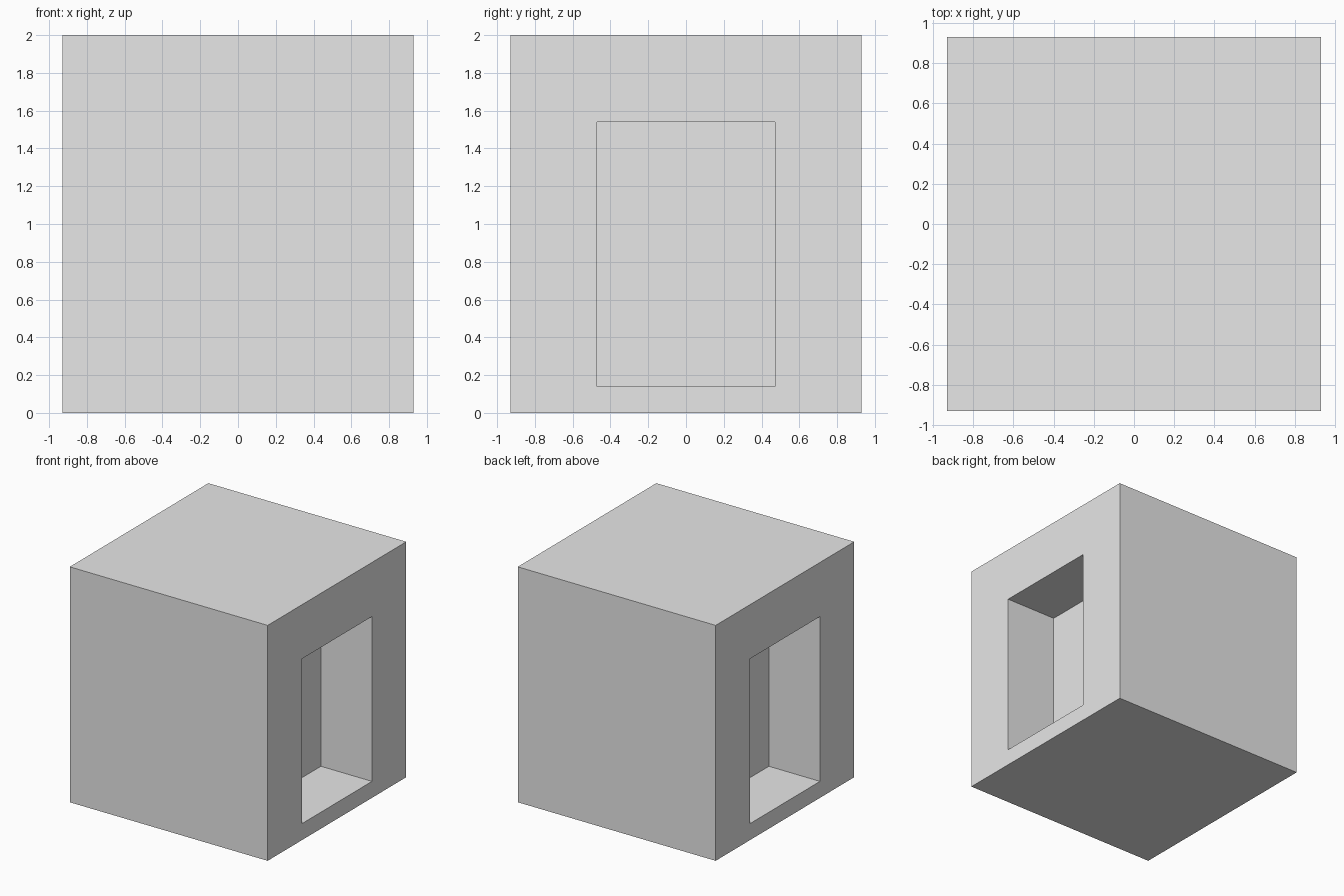
import bpy
import bmesh

default = bpy.data.objects.get("Cube")
if default:
    bpy.data.objects.remove(default, do_unlink=True)

HALF, HEIGHT = 0.93, 2.0            # block half width and height
NICHE_HALF, SILL, HEAD = 0.47, 0.14, 1.54
NICHE_BACK = 0.45                   # distance of the niche back wall from the centre

# Single plain grey
grey = bpy.data.materials.new("plain grey")
grey.use_nodes = True
colour = (0.8, 0.8, 0.8, 1)
grey.diffuse_color = colour
grey.node_tree.nodes["Principled BSDF"].inputs["Base Color"].default_value = colour

# Solid block standing on the ground
bm = bmesh.new()
bmesh.ops.create_cube(bm, size=2)
for v in bm.verts:
    v.co = (v.co.x * HALF, v.co.y * HALF, (v.co.z + 1) * HEIGHT / 2)
bm.normal_update()

# Recessed doorway niche in each side wall
for side in (-1, 1):
    wall = next(f for f in bm.faces if f.normal.x * side > 0.9)
    bmesh.ops.inset_individual(bm, faces=[wall], thickness=0.2)
    for v in wall.verts:
        v.co.y = NICHE_HALF if v.co.y > 0 else -NICHE_HALF
        v.co.z = HEAD if v.co.z > HEIGHT / 2 else SILL
    # Push the opening inwards, leaving its side walls, sill and head
    back = bmesh.ops.extrude_face_region(bm, geom=[wall])
    for v in back["geom"]:
        if isinstance(v, bmesh.types.BMVert):
            v.co.x = side * NICHE_BACK
    if wall.is_valid:
        bmesh.ops.delete(bm, geom=[wall], context="FACES_ONLY")
    bm.normal_update()

bmesh.ops.recalc_face_normals(bm, faces=bm.faces[:])
mesh = bpy.data.meshes.new("block_with_niches")
bm.to_mesh(mesh)
bm.free()
mesh.materials.append(grey)
block = bpy.data.objects.new("block_with_niches", mesh)
bpy.context.collection.objects.link(block)
